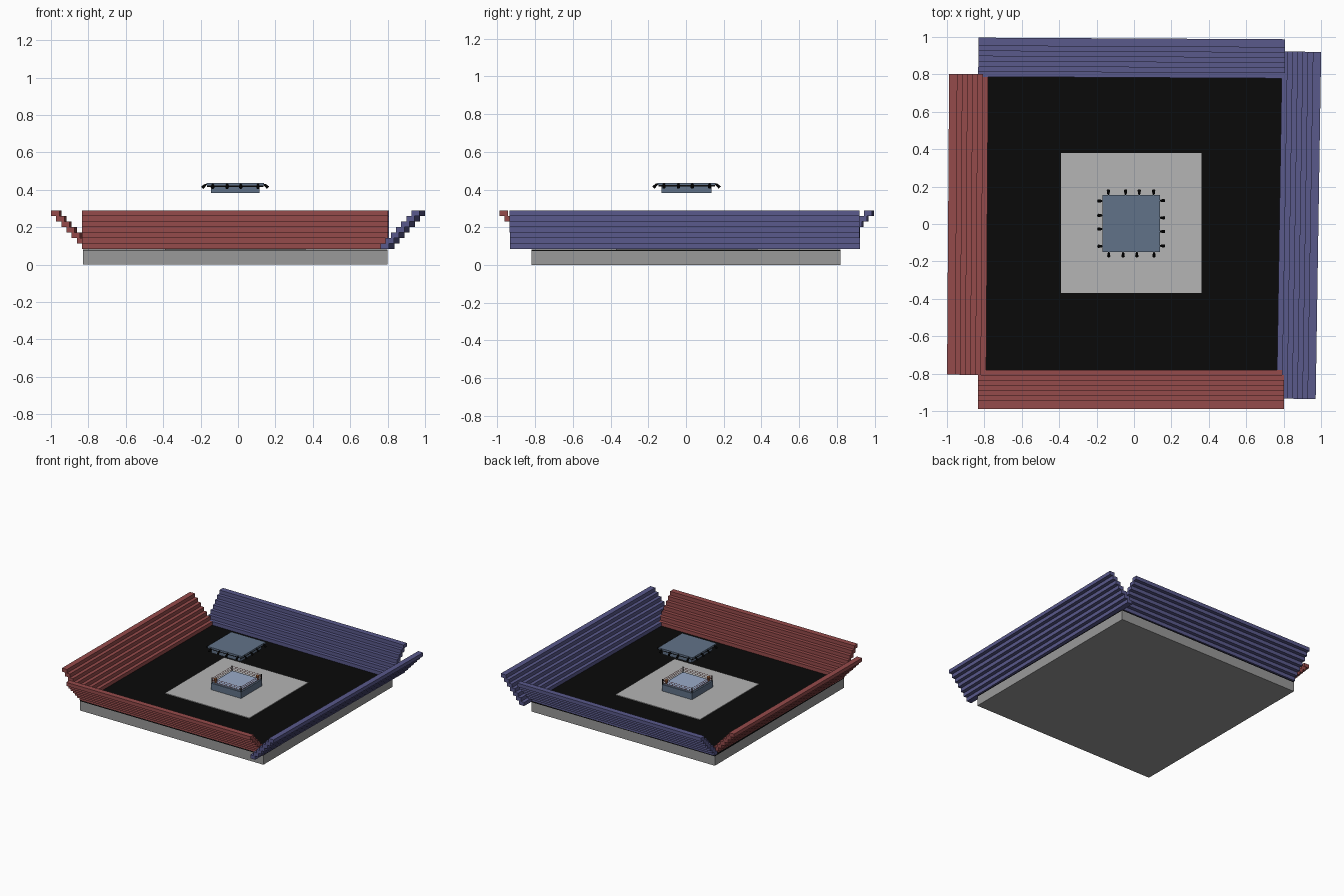
import bpy, bmesh, math
from mathutils import Matrix, Vector

if "Cube" in bpy.data.objects:
    bpy.data.objects.remove(bpy.data.objects["Cube"])


def material(name, rgb):
    m = bpy.data.materials.new(name)
    m.diffuse_color = (*rgb, 1)
    m.use_nodes = True
    m.node_tree.nodes["Principled BSDF"].inputs["Base Color"].default_value = m.diffuse_color
    return m


RED = material("red", (0.30, 0.07, 0.07))
BLUE = material("blue", (0.10, 0.10, 0.26))
BLACK = material("black", (0.003, 0.003, 0.003))
STEEL = material("steel_blue", (0.12, 0.17, 0.25))
CANVAS = material("canvas", (0.32, 0.40, 0.58))
ORANGE = material("orange", (0.50, 0.18, 0.06))
LIGHT = material("light_grey", (0.46, 0.46, 0.46))
GREY = material("grey", (0.32, 0.32, 0.32))


def add_box(bm, lo, hi, m=Matrix()):
    lo, hi = Vector(lo), Vector(hi)
    bmesh.ops.create_cube(bm, size=1, matrix=m @ Matrix.Translation((lo + hi) / 2)
                          @ Matrix.Diagonal((*(hi - lo), 1)))


def add_rod(bm, a, b, r, sides=6, r2=None):
    a, b = Vector(a), Vector(b)
    rot = (b - a).to_track_quat('Z', 'Y').to_matrix().to_4x4()
    bmesh.ops.create_cone(bm, cap_ends=True, segments=sides, radius1=r,
                          radius2=r if r2 is None else r2, depth=(b - a).length,
                          matrix=Matrix.Translation((a + b) / 2) @ rot)


def finish(name, bm, mat):
    me = bpy.data.meshes.new(name)
    bm.to_mesh(me)
    bm.free()
    me.materials.append(mat)
    ob = bpy.data.objects.new(name, me)
    bpy.context.collection.objects.link(ob)
    return ob


def box(name, lo, hi, mat):
    bm = bmesh.new()
    add_box(bm, lo, hi)
    return finish(name, bm, mat)


# Floor layers
box("base", (-0.83, -0.82, 0), (0.80, 0.82, 0.075), GREY)
box("floor", (-0.83, -0.82, 0.075), (0.80, 0.82, 0.081), BLACK)
box("mat", (-0.39, -0.37, 0.081), (0.36, 0.38, 0.086), LIGHT)


# Stepped seating: rows climb outward along local +y
def stand(name, centre, angle, half, mat, rows=7):
    bm = bmesh.new()
    for i in range(rows):
        y, z = i * 0.0275, 0.085 + i * 0.0293
        add_box(bm, (-half, y, z), (half, y + 0.044, z + 0.029))
    ob = finish(name, bm, mat)
    ob.location = (*centre, 0)
    ob.rotation_euler.z = math.radians(angle)


stand("front_stand", (-0.015, -0.78), 180, 0.818, RED)
stand("back_stand", (-0.013, 0.783), -0.3, 0.82, BLUE)
stand("left_stand", (-0.785, -0.003), 89.6, 0.804, RED)
stand("right_stand", (0.777, -0.005), -90.9, 0.928, BLUE)

# Ring platform and canvas
CX, CY = -0.015, 0.003
H = 0.133
box("ring_platform", (CX - H, CY - H, 0.086), (CX + H, CY + H, 0.138), STEEL)
box("ring_canvas", (CX - H + .012, CY - H + .012, 0.138), (CX + H - .012, CY + H - .012, 0.141), CANVAS)

# Corner posts and ropes
posts, ropes = bmesh.new(), bmesh.new()
P = H - 0.004
corners = [(CX - P, CY - P), (CX + P, CY - P), (CX + P, CY + P), (CX - P, CY + P)]
for i, c in enumerate(corners):
    add_rod(posts, (*c, 0.086), (*c, 0.18), 0.004, 8)
    n = corners[(i + 1) % 4]
    for z in (0.151, 0.163, 0.175):
        add_rod(ropes, (*c, z), (*n, z), 0.0015)
finish("ring_posts", posts, BLACK)
finish("ring_ropes", ropes, RED)

# Corner stools in two opposite corners
stools = bmesh.new()
for s in (-1, 1):
    x, y = CX + s * 0.11, CY + s * 0.11
    add_rod(stools, (x, y, 0.141), (x, y, 0.158), 0.006, 8)
    add_rod(stools, (x, y, 0.158), (x, y, 0.172), 0.013, 10)
finish("corner_stools", stools, ORANGE)

# Hanging light rig: body, top plate and edge frame
box("rig_body", (CX - 0.13, CY - 0.133, 0.382), (CX + 0.13, CY + 0.133, 0.42), STEEL)
box("rig_plate", (CX - 0.153, CY - 0.153, 0.424), (CX + 0.153, CY + 0.153, 0.436), STEEL)
box("rig_frame", (CX - 0.15, CY - 0.15, 0.416), (CX + 0.15, CY + 0.15, 0.424), BLACK)

# Spotlights: four on each side, arm plus tilted lamp head
lamps = bmesh.new()
for k in range(4):
    for t in (-0.122, -0.03, 0.043, 0.12):
        part = bmesh.new()
        add_rod(part, (t, 0.14, 0.43), (t, 0.162, 0.428), 0.0035)
        add_rod(part, (t, 0.158, 0.428), (t, 0.176, 0.411), 0.006, 8, 0.009)
        m = Matrix.Translation((CX, CY, 0)) @ Matrix.Rotation(math.pi / 2 * k, 4, 'Z')
        part.transform(m)
        tmp = bpy.data.meshes.new("tmp")
        part.to_mesh(tmp)
        part.free()
        lamps.from_mesh(tmp)
        bpy.data.meshes.remove(tmp)
finish("spotlights", lamps, BLACK)
